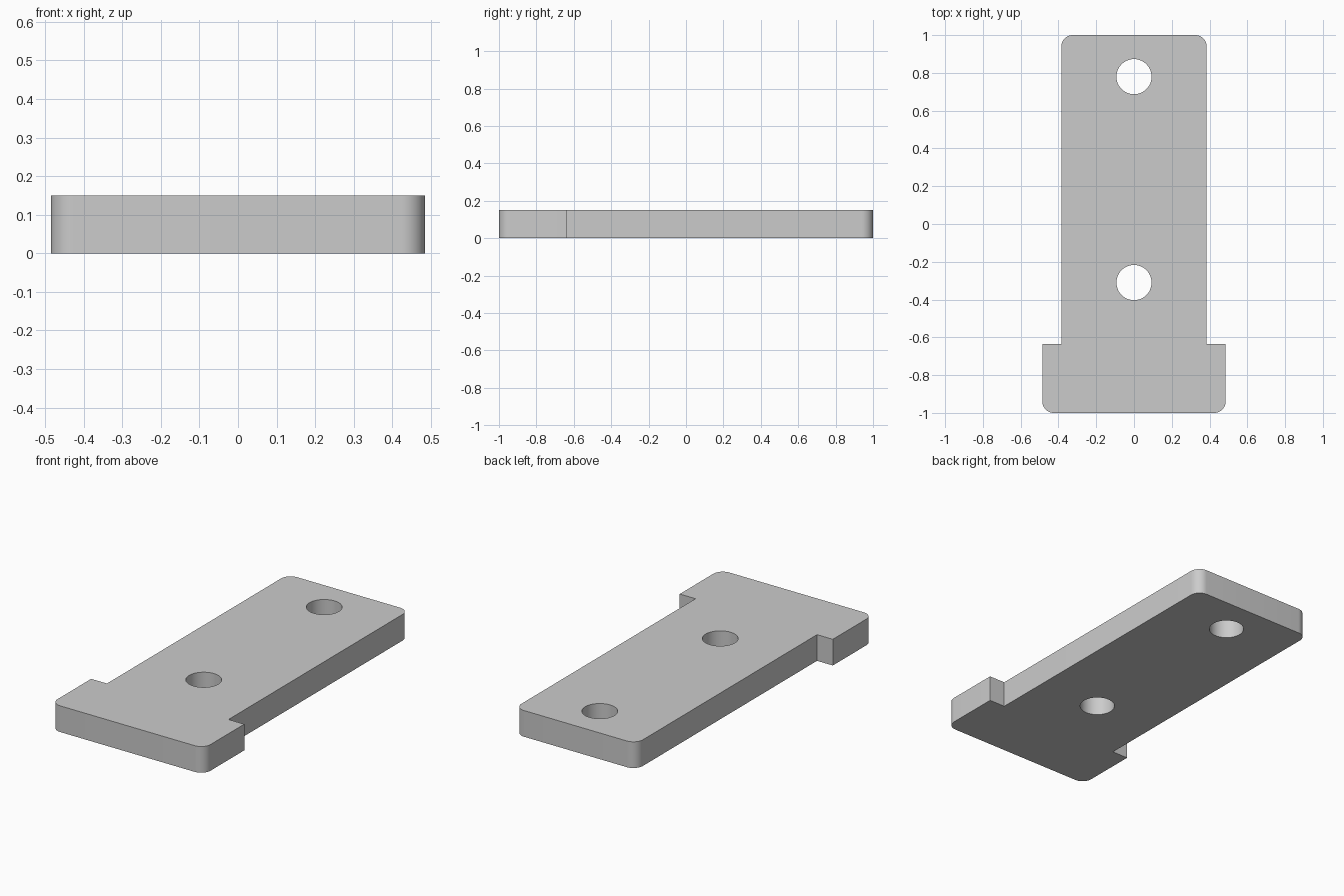
import bpy
import bmesh
from math import cos, sin, pi, radians

if "Cube" in bpy.data.objects:
    bpy.data.objects.remove(bpy.data.objects["Cube"])

THICK = 0.15
RADIUS = 0.06
HOLE_R = 0.093


def arc(cx, cy, r, start, end, steps):
    """Points along an arc, angles in degrees."""
    return [(cx + r * cos(radians(start + (end - start) * i / steps)),
             cy + r * sin(radians(start + (end - start) * i / steps)))
            for i in range(steps + 1)]


def add_loop(bm, pts):
    """Closed loop of edges at z = 0."""
    vs = [bm.verts.new((x, y, 0)) for x, y in pts]
    return [bm.edges.new((v, vs[i - 1])) for i, v in enumerate(vs)]


# Right half of the T-shaped outline, bottom to top, then mirrored
half = arc(0.485 - RADIUS, -1 + RADIUS, RADIUS, -90, 0, 12)
half += [(0.485, -0.636), (0.385, -0.636)]
half += arc(0.385 - RADIUS, 1 - RADIUS, RADIUS, 0, 90, 12)
outline = half + [(-x, y) for x, y in reversed(half)]

bm = bmesh.new()
edges = add_loop(bm, outline)

# Two round through holes
for y in (0.78, -0.31):
    edges += add_loop(bm, arc(0, y, HOLE_R, 0, 360, 48)[:-1])

# Fill the profile and raise it to a solid plate
bmesh.ops.triangle_fill(bm, use_beauty=True, edges=edges)
top = bmesh.ops.extrude_face_region(bm, geom=bm.faces[:])["geom"]
bmesh.ops.translate(bm, vec=(0, 0, THICK),
                    verts=[g for g in top if isinstance(g, bmesh.types.BMVert)])
bmesh.ops.recalc_face_normals(bm, faces=bm.faces[:])

mesh = bpy.data.meshes.new("mounting_plate")
bm.to_mesh(mesh)
bm.free()
plate = bpy.data.objects.new("mounting_plate", mesh)
bpy.context.collection.objects.link(plate)

# Plain grey finish
grey = bpy.data.materials.new("grey")
grey.diffuse_color = (0.6, 0.6, 0.6, 1)
grey.use_nodes = True
grey.node_tree.nodes["Principled BSDF"].inputs["Base Color"].default_value = grey.diffuse_color
mesh.materials.append(grey)

# Smooth rounded corners and hole walls, sharp rims
bpy.context.view_layer.objects.active = plate
plate.select_set(True)
bpy.ops.object.shade_smooth_by_angle(angle=pi / 6)
